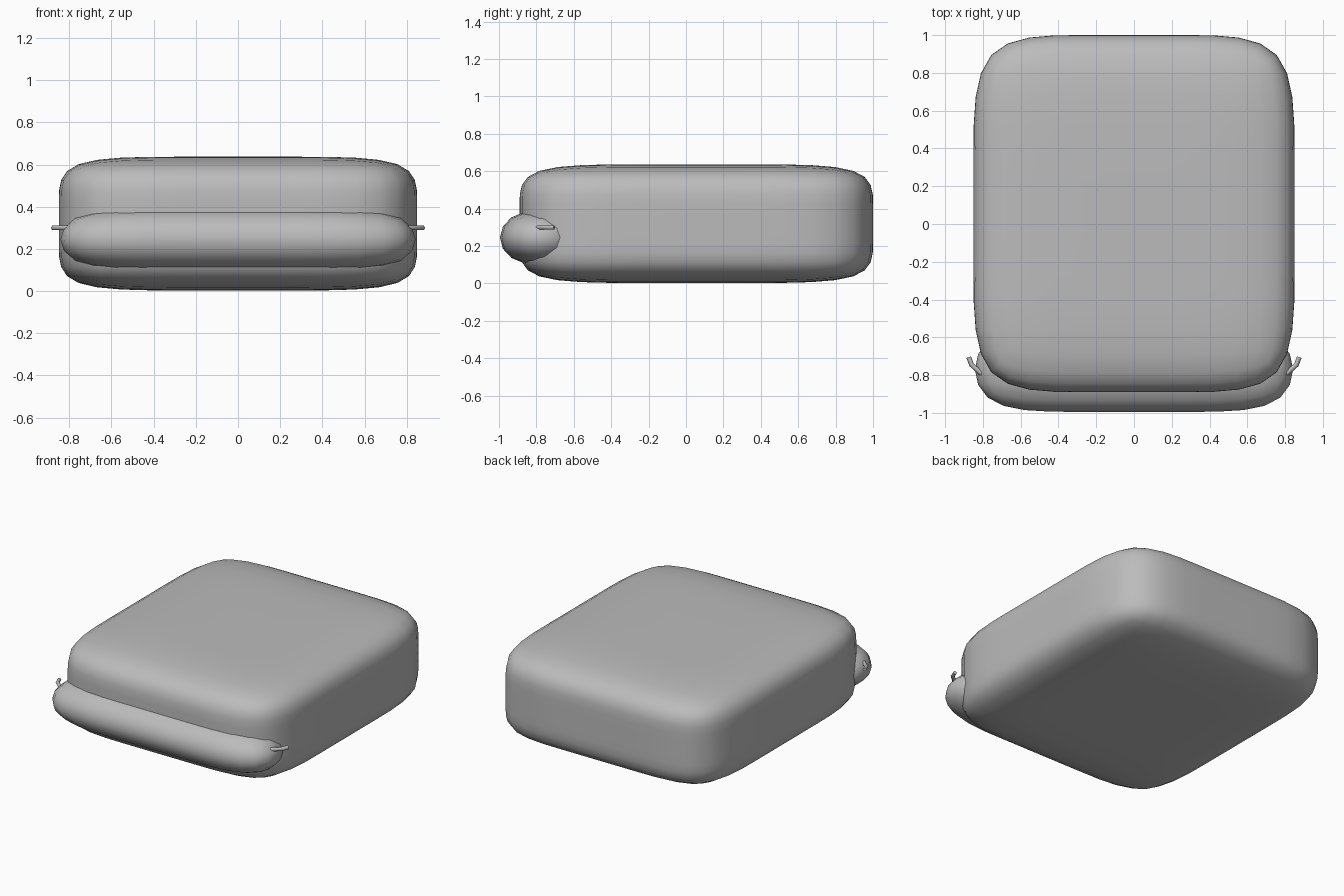
import bpy
import bmesh
from mathutils import Vector

if "Cube" in bpy.data.objects:
    bpy.data.objects.remove(bpy.data.objects["Cube"], do_unlink=True)

fabric = bpy.data.materials.new("grey fabric")
fabric.use_nodes = True
grey = (0.5, 0.5, 0.5, 1)
fabric.diffuse_color = grey
fabric.node_tree.nodes["Principled BSDF"].inputs["Base Color"].default_value = grey


def soft_box(name, centre, half, cuts):
    """Box with evenly spaced loops along each axis, rounded by subdivision."""
    bm = bmesh.new()
    bmesh.ops.create_cube(bm, size=2)
    for axis, count in enumerate(cuts):
        normal = Vector((0, 0, 0))
        normal[axis] = 1
        for i in range(1, count):
            bmesh.ops.bisect_plane(bm, geom=bm.verts[:] + bm.edges[:] + bm.faces[:],
                                   plane_co=normal * (2 * i / count - 1), plane_no=normal)
    for v in bm.verts:
        v.co = Vector(centre) + Vector([a * b for a, b in zip(v.co, half)])
    for f in bm.faces:
        f.smooth = True
    mesh = bpy.data.meshes.new(name)
    bm.to_mesh(mesh)
    bm.free()
    mesh.materials.append(fabric)
    obj = bpy.data.objects.new(name, mesh)
    bpy.context.collection.objects.link(obj)
    sub = obj.modifiers.new("rounding", "SUBSURF")
    sub.levels = sub.render_levels = 2
    return obj


# Main padded body and the front pocket sunk into it
soft_box("body", (0, 0.055, 0.32), (0.85, 0.945, 0.317), (3, 3, 3))
soft_box("front_pocket", (0, -0.77, 0.245), (0.89, 0.245, 0.163), (3, 1, 1))

# Bent zip pulls at both ends of the pocket
for side, label in ((1, "left"), (-1, "right")):
    curve = bpy.data.curves.new(label + "_zip_pull", "CURVE")
    curve.dimensions = "3D"
    curve.bevel_depth = 0.013
    curve.bevel_resolution = 1
    curve.use_fill_caps = True
    path = [(0.77, -0.81), (0.81, -0.79), (0.86, -0.745), (0.875, -0.705)]
    spline = curve.splines.new("POLY")
    spline.points.add(len(path) - 1)
    for point, (x, y) in zip(spline.points, path):
        point.co = (side * x, y, 0.3, 1)
    spline.use_smooth = True
    curve.materials.append(fabric)
    bpy.context.collection.objects.link(bpy.data.objects.new(label + "_zip_pull", curve))
